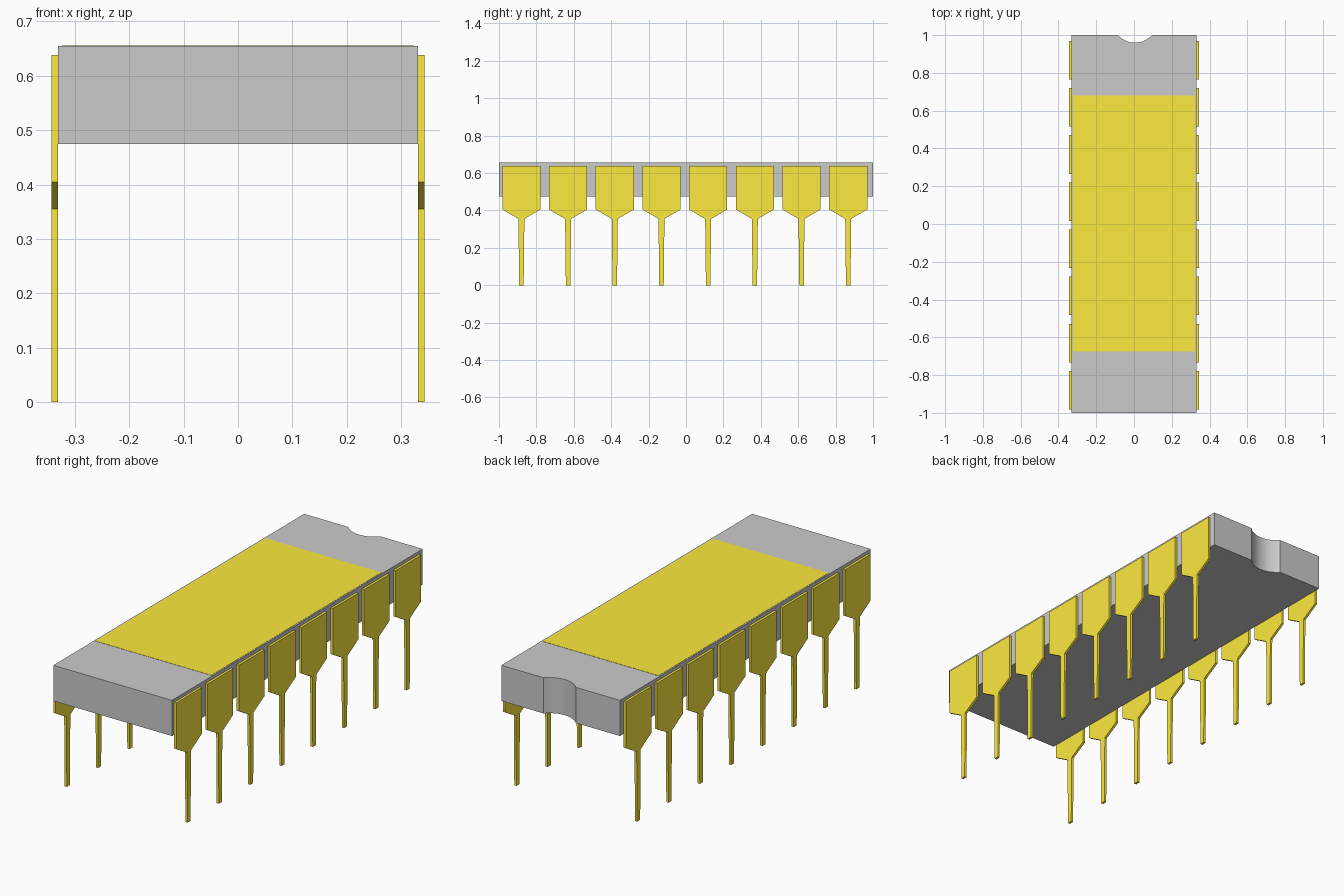
import bpy, bmesh, math

if "Cube" in bpy.data.objects:
    bpy.data.objects.remove(bpy.data.objects["Cube"])

gold = bpy.data.materials.new("gold")
gold.diffuse_color = (0.98, 0.82, 0.05, 1)
gold.use_nodes = True
gold.node_tree.nodes["Principled BSDF"].inputs["Base Color"].default_value = gold.diffuse_color


def prism(name, outline, offset, material=None):
    """Extrude a closed 3D outline along an offset vector."""
    bm = bmesh.new()
    face = bm.faces.new([bm.verts.new(p) for p in outline])
    result = bmesh.ops.extrude_face_region(bm, geom=[face])
    top = [g for g in result["geom"] if isinstance(g, bmesh.types.BMVert)]
    bmesh.ops.translate(bm, verts=top, vec=offset)
    bmesh.ops.recalc_face_normals(bm, faces=bm.faces[:])
    mesh = bpy.data.meshes.new(name)
    bm.to_mesh(mesh)
    bm.free()
    obj = bpy.data.objects.new(name, mesh)
    bpy.context.collection.objects.link(obj)
    if material:
        mesh.materials.append(material)
    return obj


# Package body with a rounded index notch in the back end
R, CX, CY = 0.121, 0.005, 1.081
half = math.acos((CY - 1) / R)
notch = [(CX + R * math.sin(half * (1 - i / 8)), CY - R * math.cos(half * (1 - i / 8)), 0.475)
         for i in range(17)]
body = prism("package_body",
             [(-0.331, -1, 0.475), (0.331, -1, 0.475), (0.331, 1, 0.475)]
             + notch + [(-0.331, 1, 0.475)], (0, 0, 0.18))
bpy.context.view_layer.objects.active = body
body.select_set(True)
bpy.ops.object.shade_smooth_by_angle(angle=math.radians(30))

# Thin gold lid on the top
prism("lid_plate", [(-0.324, -0.676, 0.65), (0.324, -0.676, 0.65),
                    (0.324, 0.681, 0.65), (-0.324, 0.681, 0.65)], (0, 0, 0.0062), gold)

# Eight flat pins per side, mirrored across x
half_profile = [(0.012, 0), (0.016, 0.355), (0.102, 0.405), (0.102, 0.638)]
for i in range(8):
    y = -0.880 + i * 0.2496
    outline = [(0.331, y + w, z) for w, z in half_profile]
    outline += [(0.331, y - w, z) for w, z in reversed(half_profile)]
    pin = prism(f"pin_pair_{i + 1}", outline, (0.012, 0, 0), gold)
    pin.modifiers.new("mirror", "MIRROR")
